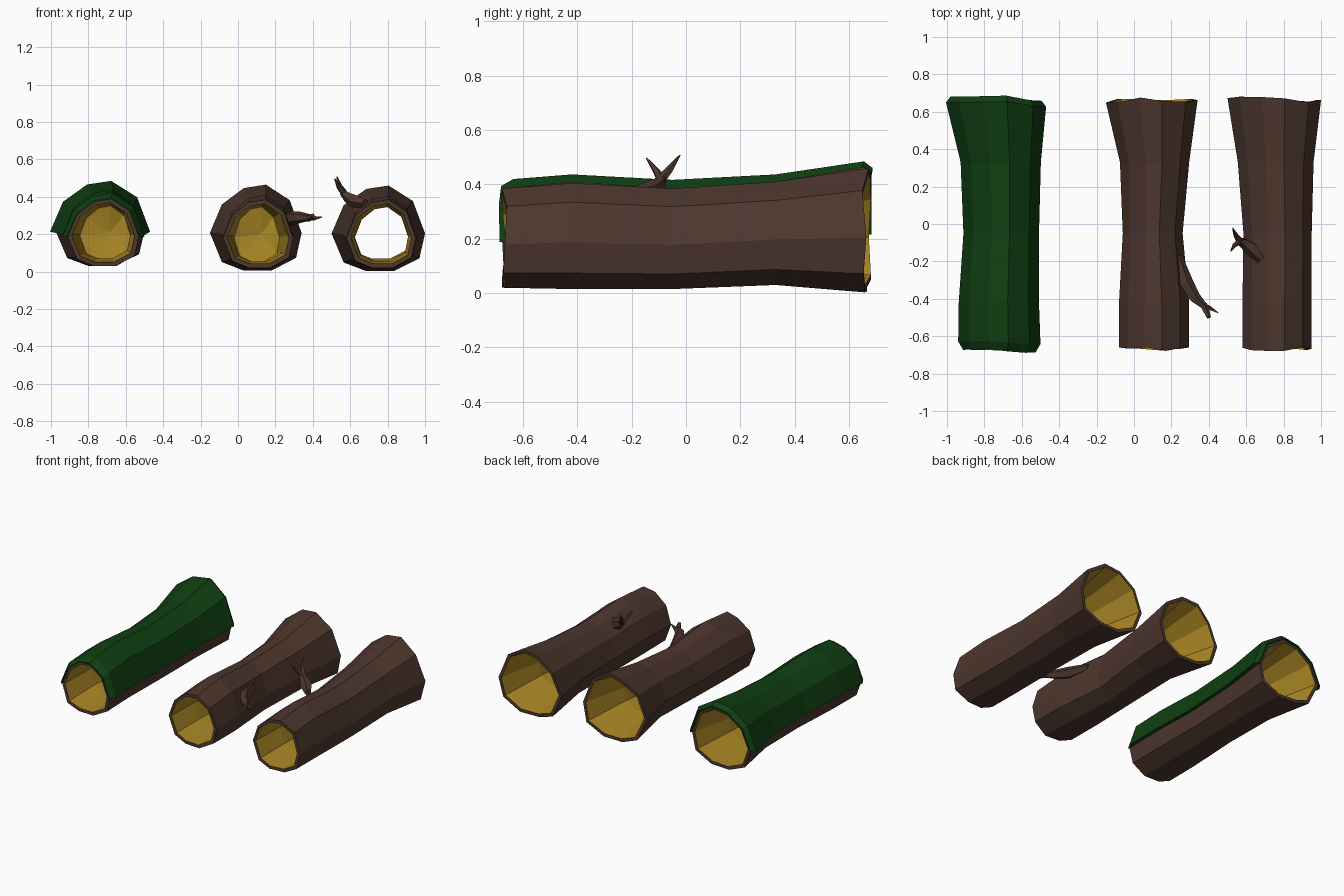
import bpy, random
from mathutils import Vector

if "Cube" in bpy.data.objects:
    bpy.data.objects.remove(bpy.data.objects["Cube"])

random.seed(4)


def mat(name, rgb):
    m = bpy.data.materials.new(name)
    m.diffuse_color = (*rgb, 1)
    m.use_nodes = True
    m.node_tree.nodes["Principled BSDF"].inputs["Base Color"].default_value = m.diffuse_color
    return m


BARK = mat("bark", (0.075, 0.038, 0.027))
WOOD = mat("wood", (0.40, 0.24, 0.018))
MOSS = mat("moss", (0.005, 0.05, 0.006))

# Ten-sided log section inside a unit box
SECTION = [(.37, 0), (.67, 0), (.94, .15), (1, .44), (.87, .82),
           (.61, 1), (.37, .96), (.13, .77), (0, .44), (.13, .10)]


def make(name, verts, faces, mats, idx=None):
    me = bpy.data.meshes.new(name)
    me.from_pydata(verts, [], faces)
    for m in mats:
        me.materials.append(m)
    if idx:
        me.polygons.foreach_set("material_index", idx)
    ob = bpy.data.objects.new(name, me)
    bpy.context.collection.objects.link(ob)
    return ob


def ring(station, inset=0.0, wobble=None):
    y, x0, x1, z0, z1 = station
    x0, x1, z0, z1 = x0 + inset, x1 - inset, z0 + inset, z1 - inset
    return [Vector((x0 + u * (x1 - x0), y + (wobble[i] if wobble else 0),
                    z0 + v * (z1 - z0))) for i, (u, v) in enumerate(SECTION)]


def bridge(rings, loop=False):
    n, m = len(rings[0]), len(rings)
    return [(r * n + i, r * n + (i + 1) % n,
             (r + 1) % m * n + (i + 1) % n, (r + 1) % m * n + i)
            for r in range(m if loop else m - 1) for i in range(n)]


def log(name, stations, plugged):
    # Bark outside, brown rims, yellow wood lining the hollow
    wf = [random.uniform(-.015, .008) for _ in SECTION]
    wb = [random.uniform(-.012, .022) for _ in SECTION]
    wob = [wf] + [None] * (len(stations) - 2) + [wb]
    outer = [ring(s, 0, w) for s, w in zip(stations, wob)]
    inset = [.022] + [.04] * (len(stations) - 2) + [.022]
    inner = [ring(s, d, w) for s, d, w in zip(stations, inset, wob)]
    rings = outer + inner[::-1]
    n, k = len(SECTION), len(stations)
    faces = [f[::-1] for f in bridge(rings, True)]
    idx = [1 if k <= f // n < 2 * k - 1 else 0 for f in range(len(faces))]
    make(name, [v for r in rings for v in r],
         [f[::-1] for f in faces], [BARK, WOOD], idx)
    if plugged:
        # Wood plug blocking the hollow half way
        mid = stations[k // 2]
        a = ring(mid, .036, [random.uniform(-.03, .0) for _ in SECTION])
        b = [v + Vector((0, .04, 0)) for v in a]
        ca = sum(a, Vector()) / n + Vector((.02, .03, .01))
        verts = a + b + [ca, ca + Vector((0, .03, 0))]
        f = [(2 * n, i, (i + 1) % n) for i in range(n)]
        f += [(2 * n + 1, n + (i + 1) % n, n + i) for i in range(n)]
        make(name + "_plug", verts, f, [WOOD])
    return wf, wb


def twig(name, pts, radii, sides=5):
    # Tapered tube with a pointed or blunt end
    from math import sin, cos, tau
    rings = []
    for i, p in enumerate(pts):
        p = Vector(p)
        d = Vector(pts[min(i + 1, len(pts) - 1)]) - Vector(pts[max(i - 1, 0)])
        q = d.to_track_quat('Z', 'Y')
        rings.append([p + q @ Vector((cos(tau * j / sides), sin(tau * j / sides), 0)) * radii[i]
                      for j in range(sides)])
    n = len(pts) * sides
    faces = bridge(rings) + [tuple(range(sides))[::-1], tuple(range(n - sides, n))]
    make(name, [v for r in rings for v in r], faces, [BARK])


# Logs: stations are (y, x min, x max, z min, z max), front to back
mossy = [(-.665, -.91, -.53, .03, .39), (-.42, -.91, -.535, .03, .41),
         (-.05, -.885, -.535, .03, .39), (.33, -.90, -.525, .035, .41),
         (.655, -.975, -.50, .03, .455)]
middle = [(-.665, -.08, .295, .02, .385), (-.42, -.08, .295, .015, .41),
          (-.05, -.06, .26, .015, .385), (.33, -.075, .295, .03, .41),
          (.66, -.15, .34, .005, .465)]
right = [(-.665, .58, .95, .02, .385), (-.42, .58, .95, .015, .405),
         (-.05, .585, .95, .015, .385), (.33, .555, .96, .03, .41),
         (.66, .50, 1.0, .003, .46)]
wf, wb = log("mossy_log", mossy, True)
log("middle_log", middle, True)
log("right_log", right, False)

# Moss blanket over the upper half of the first log
blanket = []
ends = [(-.01, .004, wf)] + [(0, .03, wf)] + [(0, .027, None)] * 3 + [(-.02, .03, wb), (.012, .006, wb)]
base = [mossy[0]] + [(-.63, *mossy[0][1:])] + mossy[1:4] + [mossy[4]] * 2
for s, (dy, out, w) in zip(base, ends):
    o = ring(s, -out, w)[3:9]
    i = ring(s, .004, w)[3:9][::-1]
    blanket.append([v + Vector((0, dy, 0)) for v in o + i])
nb = len(blanket[0])
total = nb * len(blanket)
caps = []
for start in (0, total - nb):
    caps += [(start + i, start + i + 1, start + nb - 2 - i, start + nb - 1 - i) for i in range(5)]
make("moss", [v for r in blanket for v in r], bridge(blanket) + caps, [MOSS])

# Broken branch on the side of the middle log
twig("side_branch", [(.235, -.17, .28), (.275, -.31, .285), (.325, -.395, .29), (.38, -.445, .29)],
     [.022, .04, .032, .018])
twig("side_branch_tip", [(.365, -.435, .29), (.405, -.45, .285), (.45, -.475, .292)], [.018, .012, .002])
twig("side_branch_stub", [(.37, -.43, .285), (.39, -.475, .29), (.40, -.50, .30)], [.02, .017, .012])

# Forked branch on top of the right log
twig("top_branch", [(.68, -.19, .365), (.625, -.13, .375), (.585, -.10, .40), (.56, -.09, .425)],
     [.025, .04, .028, .02])
twig("top_branch_fork_back", [(.57, -.095, .415), (.545, -.06, .455), (.528, -.022, .508)], [.02, .014, .003])
twig("top_branch_fork_front", [(.57, -.09, .415), (.54, -.11, .45), (.517, -.145, .497)], [.02, .013, .003])

# Recalculate outward normals
import bmesh
for ob in bpy.context.collection.objects:
    bm = bmesh.new()
    bm.from_mesh(ob.data)
    bmesh.ops.recalc_face_normals(bm, faces=bm.faces)
    bm.to_mesh(ob.data)
    bm.free()
